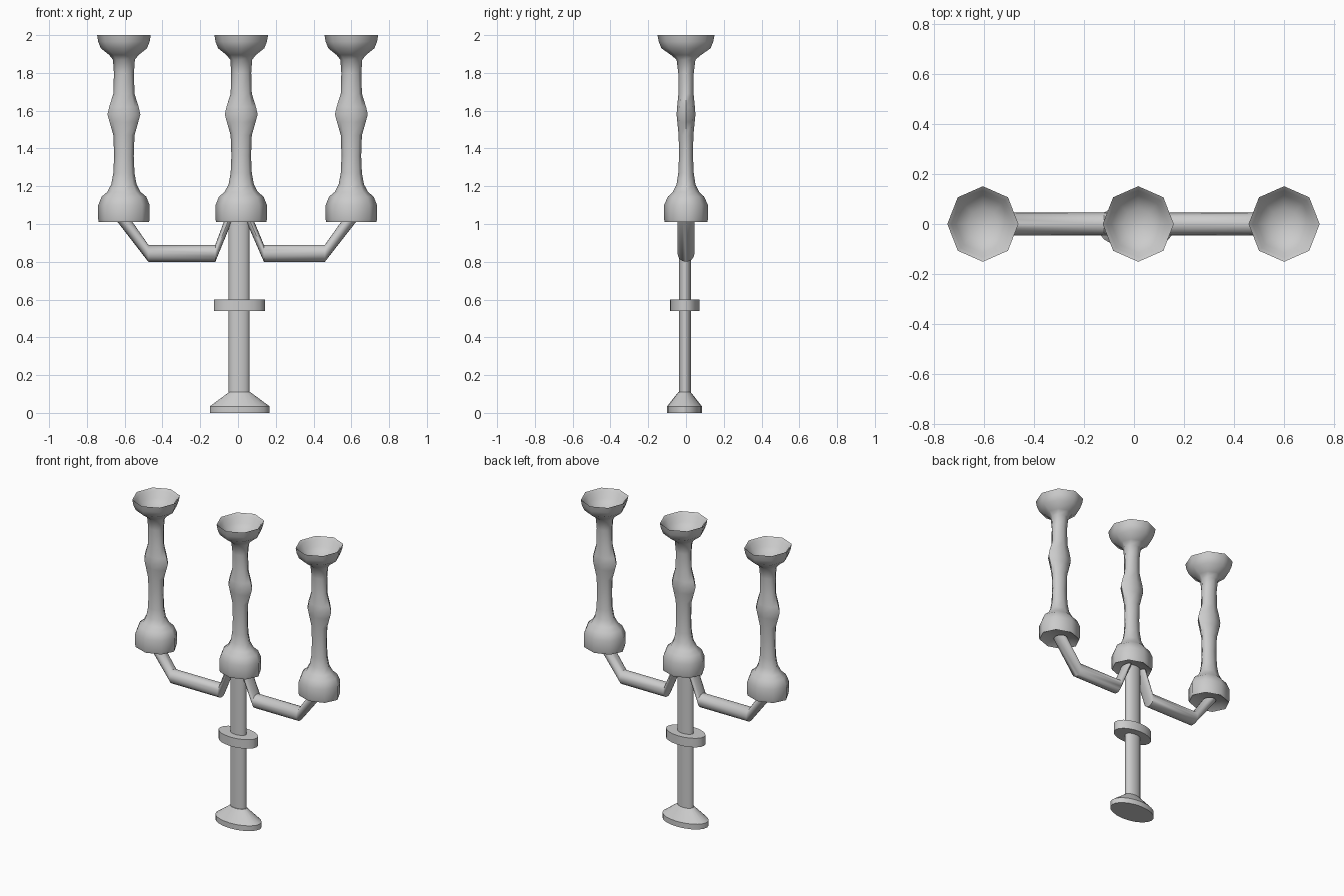
import bpy, bmesh
from math import sin, cos, pi, radians

if "Cube" in bpy.data.objects:
    bpy.data.objects.remove(bpy.data.objects["Cube"])


def loft(name, rings, sides, angle=50):
    """Skin elliptical rings (centre, axis u, axis v) and cap both ends."""
    bm = bmesh.new()
    loops = []
    for c, u, v in rings:
        loops.append([bm.verts.new([c[k] + u[k] * cos(2 * pi * i / sides)
                                    + v[k] * sin(2 * pi * i / sides) for k in range(3)])
                      for i in range(sides)])
    for a, b in zip(loops, loops[1:]):
        for i in range(sides):
            j = (i + 1) % sides
            bm.faces.new((a[i], a[j], b[j], b[i]))
    bm.faces.new(loops[0])
    bm.faces.new(loops[-1])
    bmesh.ops.recalc_face_normals(bm, faces=bm.faces)
    mesh = bpy.data.meshes.new(name)
    bm.to_mesh(mesh)
    bm.free()
    ob = bpy.data.objects.new(name, mesh)
    bpy.context.collection.objects.link(ob)
    bpy.ops.object.select_all(action='DESELECT')
    bpy.context.view_layer.objects.active = ob
    ob.select_set(True)
    bpy.ops.object.shade_smooth_by_angle(angle=radians(angle))
    return ob


def turned(name, x, y, profile, sides, angle=50):
    """Upright part from (z, x radius, y radius) levels."""
    return loft(name, [((x, y, z), (rx, 0, 0), (0, ry, 0)) for z, rx, ry in profile],
                sides, angle)


# Candle holders: flared base, stem with a bulge, hollow cup
holder = [(1.03, 0.095, 0.08), (1.01, 0.133, 0.112), (1.025, 0.136, 0.116),
          (1.10, 0.136, 0.116), (1.145, 0.118, 0.096), (1.17, 0.088, 0.07),
          (1.21, 0.067, 0.05), (1.27, 0.056, 0.041), (1.36, 0.052, 0.037),
          (1.47, 0.056, 0.039), (1.54, 0.076, 0.046), (1.58, 0.087, 0.05),
          (1.62, 0.078, 0.047), (1.69, 0.056, 0.04), (1.80, 0.053, 0.041),
          (1.87, 0.058, 0.05), (1.895, 0.078, 0.08), (1.93, 0.122, 0.13),
          (1.965, 0.136, 0.144), (2.0, 0.142, 0.151), (1.985, 0.126, 0.134),
          (1.945, 0.108, 0.115), (1.915, 0.06, 0.064), (1.905, 0.02, 0.02)]
for side, x in (("left", -0.604), ("middle", 0.017), ("right", 0.60)):
    turned(side + "_candle_holder", x, 0, holder, 8, 62)

# Oval column, foot and collar
turned("column", 0.006, -0.005, [(0.05, 0.055, 0.032), (1.05, 0.055, 0.032)], 20)
turned("foot", 0.009, -0.008, [(0, 0.158, 0.092), (0.035, 0.158, 0.092),
                               (0.11, 0.056, 0.033)], 20, 30)
turned("collar", 0.007, -0.007, [(0.54, 0.135, 0.078), (0.60, 0.135, 0.078)], 20)

# Side arms: flat run with a slanted rise at each end
for side, x in (("left", (-0.605, -0.475, -0.12, -0.051)),
                ("right", (0.592, 0.46, 0.137, 0.062))):
    s = 1 if x[0] < 0 else -1
    across = (0, 0.045, 0)
    loft(side + "_arm", [((x[0], 0, 1.02), (-0.04 * s, 0, 0), across),
                         ((x[1], 0, 0.845), (0, 0, -0.045), across),
                         ((x[2], 0, 0.845), (0, 0, -0.045), across),
                         ((x[3], 0, 1.02), (0.021 * s, 0, 0), across)], 16)
